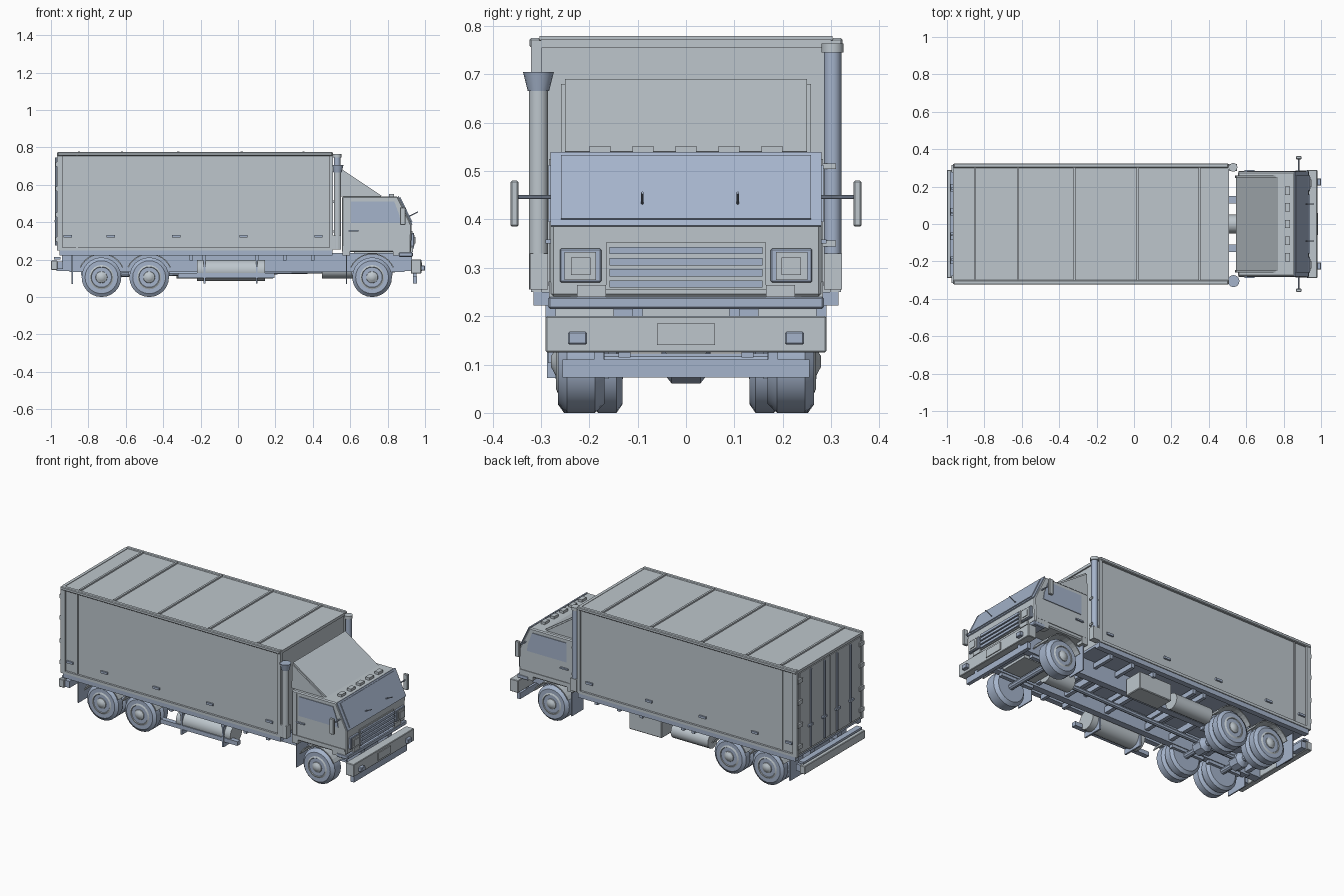
import bpy, bmesh, math
from mathutils import Vector, Matrix

cube = bpy.data.objects.get("Cube")
if cube:
    bpy.data.objects.remove(cube, do_unlink=True)


def material(name, colour):
    m = bpy.data.materials.new(name)
    m.use_nodes = True
    m.diffuse_color = (*colour, 1)
    m.node_tree.nodes["Principled BSDF"].inputs["Base Color"].default_value = (*colour, 1)
    return m


GREY = material("light grey", (.51, .565, .605))
BLUE = material("slate blue", (.376, .456, .597))


def finish(name, bm, mat, smooth=False, bevel=0):
    bmesh.ops.recalc_face_normals(bm, faces=bm.faces)
    mesh = bpy.data.meshes.new(name)
    bm.to_mesh(mesh)
    bm.free()
    mesh.materials.append(mat)
    if smooth:
        mesh.shade_smooth()
        mesh.set_sharp_from_angle(angle=math.radians(35))
    ob = bpy.data.objects.new(name, mesh)
    bpy.context.scene.collection.objects.link(ob)
    if bevel:
        mod = ob.modifiers.new("bevel", "BEVEL")
        mod.width = bevel
        mod.segments = 1
    return ob


def box(name, x, y, z, mat=GREY, bevel=0):
    """Box from (low, high) pairs on each axis."""
    bm = bmesh.new()
    bmesh.ops.create_cube(bm, size=1)
    for v in bm.verts:
        v.co = [sum(r) / 2 + c * (r[1] - r[0]) for r, c in zip((x, y, z), v.co)]
    return finish(name, bm, mat, bevel=bevel)


def side_box(name, x, y, z, mat=GREY, bevel=0):
    """The same box on both sides of the truck."""
    for s, label in ((-1, "right"), (1, "left")):
        box(label + "_" + name, x, sorted((s * y[0], s * y[1])), z, mat, bevel)


def prism(name, points, y, mat=GREY, bevel=0):
    """Side outline in x and z, extruded across the truck."""
    bm = bmesh.new()
    face = bm.faces.new([bm.verts.new((px, y[0], pz)) for px, pz in points])
    out = bmesh.ops.extrude_face_region(bm, geom=[face])
    for v in out["geom"]:
        if isinstance(v, bmesh.types.BMVert):
            v.co.y = y[1]
    return finish(name, bm, mat, bevel=bevel)


def lathe(name, profile, centre, axis, mat=GREY, sides=24):
    """Revolve (distance along axis, radius) points and cap both ends."""
    bm = bmesh.new()
    turn = Vector((0, 0, 1)).rotation_difference(Vector(axis)).to_matrix()
    rings = []
    for d, r in profile:
        angles = [math.tau * i / sides for i in range(sides)]
        rings.append([bm.verts.new(Vector(centre) + turn @ Vector((r * math.cos(a), r * math.sin(a), d)))
                      for a in angles])
    for a, b in zip(rings, rings[1:]):
        for i in range(sides):
            j = (i + 1) % sides
            bm.faces.new((a[i], a[j], b[j], b[i]))
    bm.faces.new(rings[0])
    bm.faces.new(rings[-1])
    return finish(name, bm, mat, smooth=True)


def rod(name, start, end, r, mat=GREY, sides=12):
    d = Vector(end) - Vector(start)
    return lathe(name, [(0, r), (d.length, r)], start, d.normalized(), mat, sides)


def arc_fender(name, cx, cz, r, y, first, last, mat):
    steps = [math.radians(first + (last - first) * i / 12) for i in range(13)]
    outer = [(cx + r * math.cos(a), cz + r * math.sin(a)) for a in steps]
    inner = [(cx + (r - .006) * math.cos(a), cz + (r - .006) * math.sin(a)) for a in reversed(steps)]
    prism(name, outer + inner, y, mat)


# Cargo box with its frame
box("cargo_box", (-.96, .5), (-.308, .308), (.25, .77))
side_box("sill_rail", (-.955, .505), (.283, .315), (.222, .25), BLUE)
box("cargo_floor", (-.955, .505), (-.283, .283), (.235, .25), BLUE)
side_box("lower_frame", (-.965, .505), (.3, .32), (.25, .266))
side_box("upper_frame", (-.965, .505), (.3, .324), (.755, .775), bevel=.004)
side_box("front_post", (.488, .508), (.298, .32), (.25, .77))
side_box("rear_post", (-.968, -.938), (.298, .32), (.25, .77))
side_box("side_rib", (-.866, -.856), (.3, .314), (.266, .755))
for x in (-.91, -.68, -.33, .03, .43):
    side_box("marker_lamp", (x - .022, x + .022), (.3, .318), (.318, .331), BLUE)
for x in (-.85, -.62, -.32, .02, .35):
    box("roof_rib", (x - .006, x + .006), (-.303, .303), (.765, .779))
box("front_header", (.49, .508), (-.3, .3), (.755, .772))

# Rear doors, lock rods and hinges
side_box("rear_door", (-.968, -.95), (.004, .29), (.265, .752))
box("rear_header", (-.968, -.95), (-.3, .3), (.757, .773))
for y in (.06, .19):
    for s in (-1, 1):
        rod("lock_rod", (-.973, s * y, .275), (-.973, s * y, .745), .006, BLUE, 8)
    side_box("lock_handle", (-.98, -.968), (y - .015, y + .025), (.4, .412), BLUE)
for z in (.31, .44, .58, .71):
    side_box("door_hinge", (-.977, -.96), (.275, .315), (z - .012, z + .012))

# Chassis
side_box("chassis_rail", (-.9, .89), (.11, .15), (.133, .187), BLUE)
side_box("subframe", (-.94, .89), (.11, .15), (.187, .236), BLUE)
for x in (-.88, -.6, -.35, -.18, .1, .38, .58, .85):
    box("crossmember", (x - .012, x + .012), (-.12, .12), (.145, .182), BLUE)
for x in (-.25, -.18, .1, .25, .4):
    box("outrigger", (x - .01, x + .01), (-.29, .29), (.195, .225), BLUE)
box("engine_block", (.62, .84), (-.09, .09), (.13, .24))
rod("gearbox", (.45, 0, .15), (.62, 0, .15), .05, GREY, 12)
rod("drive_shaft", (-.73, 0, .12), (.46, 0, .14), .014, BLUE, 8)

# Wheels, axles, springs and fenders
TYRE = ((-1, .06), (-1, .088), (-.6, .106), (.6, .106), (1, .088), (1, .06))
for x in (-.73, -.475, .717):
    front = x > 0
    rod("axle", (x, -.2, .106), (x, .2, .106), .018, BLUE, 10)
    side_box("leaf_spring", (x - .11, x + .11), (.115, .14), (.115, .133), BLUE)
    if not front:
        lathe("differential", [(-.055, .012), (-.03, .045), (.03, .045), (.055, .012)],
              (x, 0, .106), (0, 1, 0), BLUE, 8)
    for s in (-1, 1):
        tyres = ((.217, .048),) if front else ((.233, .032), (.163, .032))
        for middle, half in tyres:
            lathe("tyre", [(d * half, r) for d, r in TYRE], (x, s * middle, .106), (0, 1, 0), BLUE)
        face = [(0, .065), (.058, .065), (.062, .056), (.052, .05), (.05, .034), (.062, .03), (.068, .018), (.072, .012)]
        lathe("wheel_hub", face, (x, s * .207, .106), (0, s, 0), GREY)
        for i in range(10):
            a = math.tau * i / 10
            p = Vector((x + .042 * math.cos(a), s * .255, .106 + .042 * math.sin(a)))
            rod("wheel_nut", p, p + Vector((0, s * .009, 0)), .005, BLUE, 6)
        inner_y, outer_y = sorted((s * .14, s * .27))
        arc_fender("wheel_fender", x, .106, .128, (inner_y, outer_y), 25, 155, GREY)
side_box("rear_mud_flap", (-.889, -.882), (.13, .27), (.07, .222), BLUE)
side_box("front_mud_flap", (.577, .583), (.16, .27), (.07, .24), BLUE)

# Tanks, straps, equipment box and side step
rod("fuel_tank", (-.22, -.225, .142), (.145, -.225, .142), .057, GREY, 20)
for x in (-.18, .1):
    box("tank_strap", (x - .005, x + .005), (-.287, -.16), (.072, .222), BLUE)
box("side_step", (-.32, .195), (-.285, -.255), (.103, .128), BLUE)
rod("air_tank", (-.33, .215, .145), (-.08, .215, .145), .047, GREY, 16)
box("equipment_box", (-.03, .19), (.16, .275), (.1, .205), bevel=.004)

# Rear bumper
box("rear_bumper", (-1, -.965), (-.29, .29), (.145, .195), bevel=.003)
box("rear_lamp_bar", (-.985, -.95), (-.28, .28), (.2, .213), BLUE)
side_box("bumper_bracket", (-.97, -.89), (.1, .15), (.14, .19), BLUE)
side_box("tail_lamp", (-.967, -.935), (.2, .28), (.15, .19), BLUE)

# Cab shell
prism("cab_shell", [(.555, .24), (.925, .24), (.928, .385), (.855, .537), (.555, .537)],
      (-.28, .28), GREY, .006)
box("cab_lower_trim", (.86, .935), (-.285, .285), (.215, .24), BLUE, .004)
side_box("cab_sill", (.56, .6), (.24, .283), (.222, .272))
side_box("cab_sill_front", (.83, .92), (.24, .283), (.222, .272))
side_box("door_trim", (.565, .915), (.278, .284), (.262, .272))
side_box("door_rear_seam", (.588, .592), (.278, .283), (.272, .525))
side_box("door_handle", (.592, .645), (.28, .29), (.35, .358), BLUE)
for s in (-1, 1):
    y = sorted((s * .279, s * .284))
    prism("side_window", [(.605, .395), (.87, .395), (.862, .44), (.835, .512), (.605, .512)], y, BLUE)

# Windshield: a full-width surround with a raised pane
slope = Vector((-.073, 0, .152))
normal = Vector((.152, 0, .073)).normalized()


def sloped_plate(name, low, high, depth, half, mat):
    base = Vector((.928, 0, .385))
    pts = [base + slope * low, base + slope * low + normal * depth,
           base + slope * high + normal * depth, base + slope * high]
    prism(name, [(p.x, p.z) for p in pts], (-half, half), mat)


sloped_plate("windshield_surround", 0, 1, .006, .28, BLUE)
sloped_plate("windshield_glass", .08, .94, .011, .258, BLUE)
for y in (-.09, .107):
    rod("wiper", (.91, y, .43), (.962, y, .455), .003, BLUE, 6)

# Grille, headlamps and steps on the nose
box("grille_panel", (.92, .932), (-.165, .165), (.255, .352))
for z in (.265, .288, .311, .334):
    box("grille_slat", (.925, .942), (-.158, .158), (z - .006, z + .009), BLUE)
side_box("headlamp_surround", (.92, .94), (.175, .261), (.27, .34), BLUE, .003)
side_box("headlamp_frame", (.935, .944), (.186, .251), (.275, .333))
side_box("headlamp_lens", (.94, .948), (.197, .238), (.285, .321))
side_box("nose_step", (.92, .936), (.165, .225), (.24, .264))

# Front bumper
box("front_bumper", (.925, .98), (-.29, .29), (.125, .2), bevel=.003)
box("blank_plate", (.978, .985), (-.06, .06), (.14, .185))
side_box("fog_lamp", (.975, 1), (.205, .244), (.141, .168), BLUE, .003)
side_box("front_bracket", (.88, .93), (.11, .15), (.14, .215), BLUE)
box("underrun_bar", (.935, .957), (-.255, .255), (.073, .11), BLUE)
side_box("underrun_hanger", (.935, .955), (.17, .19), (.1, .14), BLUE)

# Roof lamps, air deflector and mirrors
for y in (-.178, -.089, 0, .089, .178):
    box("roof_lamp", (.808, .835), (y - .022, y + .022), (.535, .552))
prism("deflector_slope", [(.545, .69), (.77, .54), (.755, .537), (.545, .676)], (-.25, .25), GREY)
for s in (-1, 1):
    y = sorted((s * .245, s * .258))
    prism("deflector_side", [(.54, .537), (.545, .68), (.757, .537)], y, GREY)
    rod("mirror_arm", (.88, s * .275, .446), (.88, s * .35, .446), .004, BLUE, 8)
side_box("mirror", (.866, .895), (.346, .363), (.385, .48), GREY, .003)

# Exhaust stack on the right, air intake on the left
rod("exhaust_stack", (.532, -.305, .255), (.532, -.305, .67), .02, GREY, 16)
lathe("exhaust_cap", [(0, .022), (.04, .032)], (.532, -.305, .665), (0, 0, 1), BLUE, 16)
rod("intake_pipe", (.53, .303, .33), (.53, .303, .75), .018, BLUE, 16)
rod("intake_cap", (.53, .303, .745), (.53, .303, .764), .023, GREY, 16)
for z in (.35, .51):
    box("intake_clamp", (.5, .552), (.283, .31), (z - .006, z + .006))
side_box("stack_base", (.508, .552), (.285, .322), (.255, .33))
